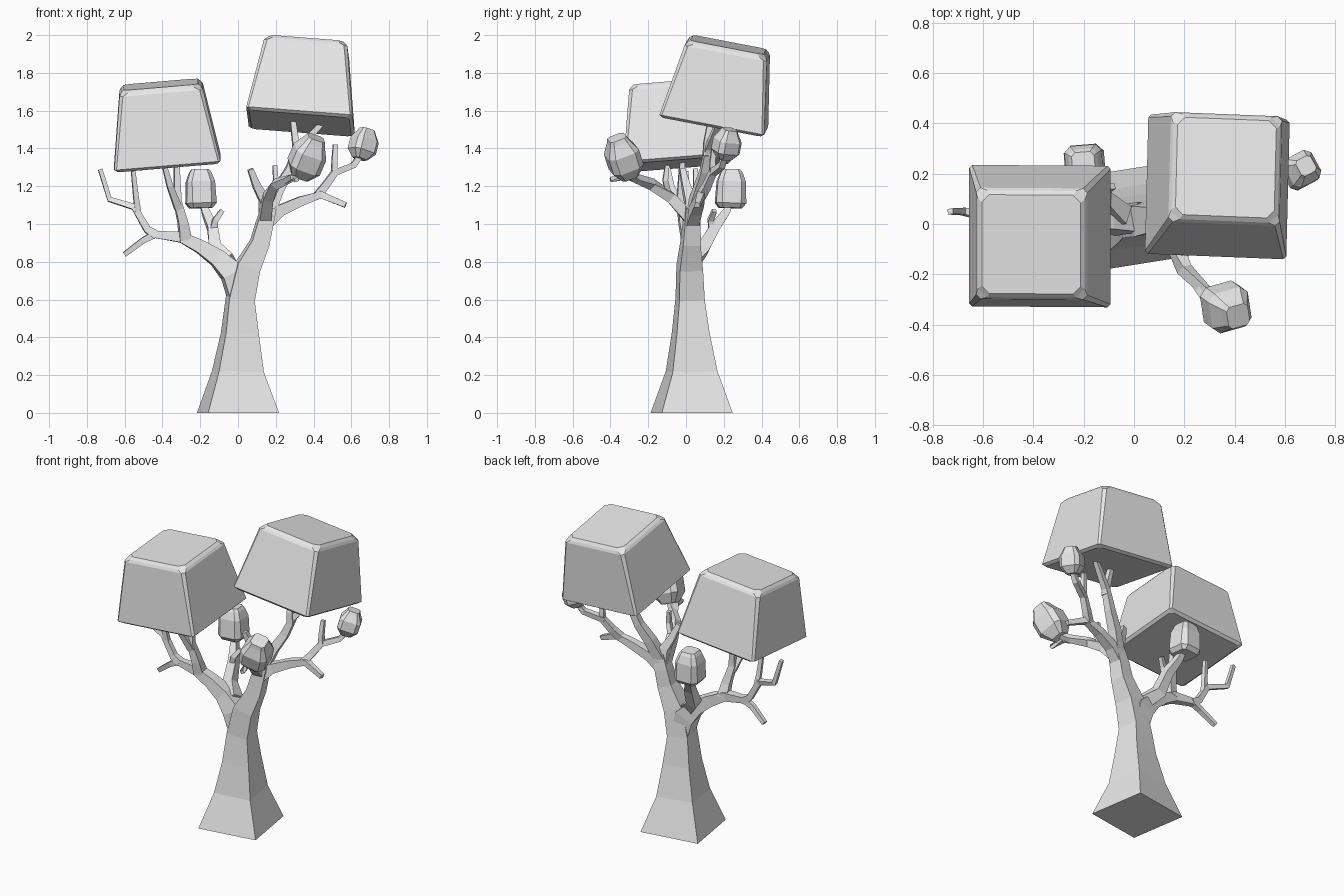
import bpy, bmesh, math
from mathutils import Vector

cube = bpy.data.objects.get("Cube")
if cube:
    bpy.data.objects.remove(cube, do_unlink=True)

GREY = (0.8, 0.8, 0.8, 1)
mat = bpy.data.materials.new("plain_light_grey")
mat.use_nodes = True
mat.diffuse_color = GREY
mat.node_tree.nodes["Principled BSDF"].inputs["Base Color"].default_value = GREY


def skin(name, rings):
    """Join equal rings of points into one closed flat-shaded solid."""
    bm = bmesh.new()
    loops = [[bm.verts.new(p) for p in ring] for ring in rings]
    n = len(loops[0])
    for a, b in zip(loops, loops[1:]):
        for i in range(n):
            j = (i + 1) % n
            bm.faces.new((a[i], a[j], b[j], b[i]))
    bm.faces.new(loops[0][::-1])
    bm.faces.new(loops[-1])
    bmesh.ops.recalc_face_normals(bm, faces=bm.faces)
    mesh = bpy.data.meshes.new(name)
    bm.to_mesh(mesh)
    bm.free()
    mesh.materials.append(mat)
    obj = bpy.data.objects.new(name, mesh)
    bpy.context.collection.objects.link(obj)
    return obj


TWIST = math.radians(9)
REF = Vector((-math.sin(TWIST), math.cos(TWIST), 0))


def limb(name, path, radii):
    """Square tapered tube; radii is one half width per point, or (start, end)."""
    pts = [Vector(p) for p in path]
    last = len(pts) - 1
    if len(radii) == 2:
        radii = [radii[0] + (radii[1] - radii[0]) * i / last for i in range(last + 1)]
    rings = []
    for i, p in enumerate(pts):
        t = Vector()
        if i:
            t += (p - pts[i - 1]).normalized()
        if i < last:
            t += (pts[i + 1] - p).normalized()
        t.normalize()
        v = (REF - t * REF.dot(t)).normalized()
        u = v.cross(t)
        rings.append([p + (u * a + v * b) * radii[i]
                      for a, b in ((-1, -1), (1, -1), (1, 1), (-1, 1))])
    return skin(name, rings)


def foliage(name, base, axis, yaw, profile):
    """Chamfered square block along an axis; profile rows: height, half, chamfer."""
    w = Vector(axis).normalized()
    u = Vector((math.cos(yaw), math.sin(yaw), 0))
    u = (u - w * u.dot(w)).normalized()
    v = w.cross(u)
    rings = []
    for h, s, c in profile:
        k = s - c
        corners = ((-k, -s), (k, -s), (s, -k), (s, k), (k, s), (-k, s), (-s, k), (-s, -k))
        rings.append([Vector(base) + w * h + u * a + v * b for a, b in corners])
    return skin(name, rings)


# Trunk, leaning into the left limb
limb("trunk",
     [(0, .03, 0), (0, .03, .22), (.01, .025, .42), (.012, .022, .6), (.05, .02, .77),
      (.115, .025, .9), (.14, .03, 1.0), (.165, .03, 1.09)],
     [.19, .12, .088, .068, .062, .047, .042, .035])

# Limb on the -x side with its twigs
limb("right_limb",
     [(.01, .022, .6), (-.03, .02, .74), (-.11, .02, .82), (-.2, .015, .88),
      (-.3, .01, .93), (-.44, .02, .945)],
     [.055, .06, .045, .035, .028, .019])
limb("right_outer_branch",
     [(-.43, .02, .94), (-.48, .02, .97), (-.55, .02, 1.09), (-.68, .05, 1.13),
      (-.73, .05, 1.29)], (.022, .011))
limb("right_inner_twig",
     [(-.53, .02, 1.06), (-.54, .01, 1.14), (-.555, 0, 1.28)], (.016, .011))
limb("right_low_twig", [(-.44, .02, .945), (-.5, .02, .915), (-.6, .04, .84)], (.018, .013))
limb("right_support_branch",
     [(-.28, .01, .92), (-.29, -.01, 1.0), (-.32, -.03, 1.12), (-.325, -.02, 1.34)],
     (.032, .013))
limb("right_support_twig",
     [(-.315, -.03, 1.08), (-.36, -.08, 1.2), (-.39, -.1, 1.31)], (.02, .012))
limb("back_branch",
     [(-.05, .03, .8), (-.12, .09, .87), (-.135, .15, .98), (-.17, .21, 1.06), (-.19, .24, 1.12)],
     (.04, .014))
limb("back_twig", [(-.135, .14, .96), (-.12, .13, 1.02), (-.085, .15, 1.07)], (.018, .012))

# Limb on the +x side with its twigs
limb("left_inner_branch",
     [(.15, .03, 1.04), (.14, .02, 1.13), (.1, 0, 1.2), (.065, -.02, 1.29)], (.035, .014))
limb("left_outer_branch",
     [(.14, .03, 1.0), (.22, .05, 1.07), (.33, .07, 1.12), (.44, .08, 1.155), (.57, .06, 1.1)],
     (.036, .014))
limb("left_bud_branch",
     [(.42, .08, 1.15), (.46, .11, 1.2), (.51, .14, 1.27), (.61, .19, 1.31), (.66, .21, 1.38)],
     (.022, .014))
limb("left_bud_twig", [(.51, .14, 1.26), (.51, .14, 1.33), (.515, .15, 1.42)], (.016, .012))
limb("left_support_branch",
     [(.155, .03, 1.05), (.21, .07, 1.18), (.27, .1, 1.28), (.32, .12, 1.4), (.44, .17, 1.53)],
     (.034, .014))
limb("left_support_twig", [(.31, .11, 1.36), (.305, .11, 1.43), (.29, .13, 1.55)], (.02, .014))
limb("front_branch",
     [(.14, .03, 1.02), (.16, -.08, 1.14), (.2, -.18, 1.21), (.28, -.26, 1.24),
      (.35, -.32, 1.28)], (.032, .014))
limb("front_twig", [(.25, -.24, 1.23), (.29, -.31, 1.25), (.31, -.4, 1.235)], (.015, .011))
limb("front_upper_twig", [(.17, -.09, 1.15), (.2, -.11, 1.23), (.195, -.1, 1.31)], (.016, .011))

# Two large tilted crowns
CROWN = [(0, .265, .02), (.014, .282, .012), (.395, .222, .018), (.41, .213, .035),
         (.425, .197, .03)]
foliage("right_crown", (-.373, -.047, 1.317), (-.085, -.08, 1), 0, CROWN)
foliage("left_crown", (.33, .145, 1.533), (.085, .19, 1), -.025, CROWN)

# Three small foliage buds
foliage("back_bud", (-.195, .235, 1.085), (-.03, .03, 1), .08,
        [(0, .06, .015), (.025, .08, .03), (.14, .074, .024), (.185, .058, .02), (.205, .045, .015)])
BUD = [(0, .045, .015), (.06, .085, .03), (.15, .085, .03), (.21, .055, .018), (.235, .046, .015)]
foliage("front_bud", (.325, -.3, 1.25), (.43, -.32, 1), .15, BUD)
foliage("left_bud", (.645, .2, 1.345), (.25, .2, 1), .5,
        [(h * .7, s * .76, c * .76) for h, s, c in BUD])
